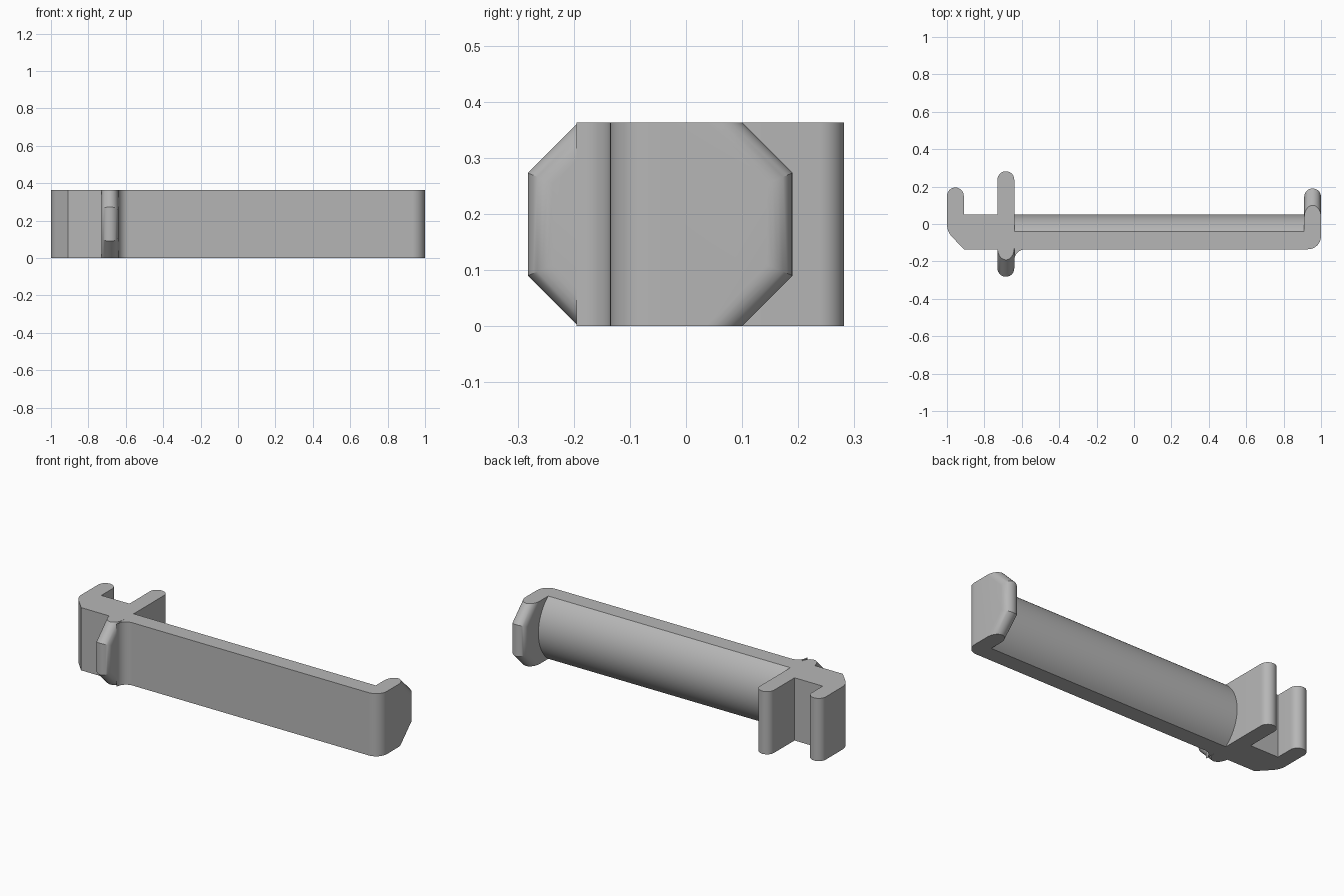
import bpy, bmesh
from math import sin, cos, radians, sqrt, pi

cube = bpy.data.objects.get("Cube")
if cube:
    bpy.data.objects.remove(cube)

H = 0.363            # height of the whole part
R = 0.045            # half thickness of the prongs
FRONT, BACK, INNER = -0.135, 0.05, -0.04
FIN_X = -0.685       # centre of the fin and long prong
HOOK_X = 0.955

grey = bpy.data.materials.new("grey plastic")
grey.use_nodes = True
colour = (0.47, 0.47, 0.47, 1)
grey.diffuse_color = colour
grey.node_tree.nodes["Principled BSDF"].inputs["Base Color"].default_value = colour


def arc(cx, cy, r, start, end, steps=10):
    """Points on a circular arc, angles in degrees."""
    angles = [radians(start + (end - start) * i / steps) for i in range(steps + 1)]
    return [(cx + r * cos(a), cy + r * sin(a)) for a in angles]


def loft(name, sections):
    """Skin a row of equal-length closed sections and cap the ends."""
    bm = bmesh.new()
    rings = [[bm.verts.new(p) for p in s] for s in sections]
    for a, b in zip(rings, rings[1:]):
        for i in range(len(a)):
            j = (i + 1) % len(a)
            bm.faces.new((a[i], a[j], b[j], b[i]))
    bm.faces.new(rings[0])
    bm.faces.new(rings[-1])
    bmesh.ops.recalc_face_normals(bm, faces=bm.faces)
    mesh = bpy.data.meshes.new(name)
    bm.to_mesh(mesh)
    bm.free()
    mesh.materials.append(grey)
    obj = bpy.data.objects.new(name, mesh)
    bpy.context.collection.objects.link(obj)
    bpy.ops.object.select_all(action='DESELECT')
    obj.select_set(True)
    bpy.context.view_layer.objects.active = obj
    bpy.ops.object.shade_smooth_by_angle(angle=radians(30))
    return obj


def rounded_tab(name, x, side, base, tip, leg=0.09, steps=14):
    """Tab with two chamfered corners and a full round along its rim."""
    sections = []
    for i in range(steps + 1):
        a = pi * i / steps
        d = R * (1 - sin(a))
        y_top = tip - leg - d * sqrt(2)
        z_top = H - leg - d * (sqrt(2) - 1)
        outline = [(base, 0), (y_top, 0), (tip - d, H - z_top),
                   (tip - d, z_top), (y_top, H), (base, H)]
        sections.append([(x - R * cos(a), side * y, z) for y, z in outline])
    return loft(name, sections)


# Clip body: flat bar, two round-ended prongs and the fillet beside the fin
fin_l, fin_r = FIN_X - R, FIN_X + R
profile = [(-0.91, FRONT), (fin_l, FRONT), (fin_l, -0.12), (fin_r, -0.12)]
profile += arc(fin_r + 0.06, FRONT - 0.06, 0.06, 180, 90)
profile += arc(0.93, FRONT + 0.07, 0.07, -90, 0)
profile += [(1, INNER), (fin_r, INNER)]
profile += arc(FIN_X, 0.282 - R, R, 0, 180, 14)
profile += [(fin_l, BACK), (-0.91, BACK)]
profile += arc(-0.955, 0.195 - R, R, 0, 180, 14)
profile += arc(-0.9, 0.0, 0.1, 180, 225, 6)
loft("clip_body", [[(x, y, z) for x, y in profile] for z in (0, H)])

# Bulged pad along the back of the bar
sagitta = BACK - INNER
radius = ((H / 2) ** 2 + sagitta ** 2) / (2 * sagitta)
half = 52.8
bulge = [(BACK - radius + x, H / 2 + y)
         for x, y in arc(0, 0, radius, -half, half, 28)]
bulge[0], bulge[-1] = (INNER, 0), (INNER, H)
loft("curved_pad", [[(x, y, z) for y, z in bulge] for x in (fin_r, HOOK_X - R)])

# Chamfered end hook and front fin
rounded_tab("end_hook", HOOK_X, 1, INNER, 0.19)
rounded_tab("front_fin", FIN_X, -1, 0.12, 0.282)
